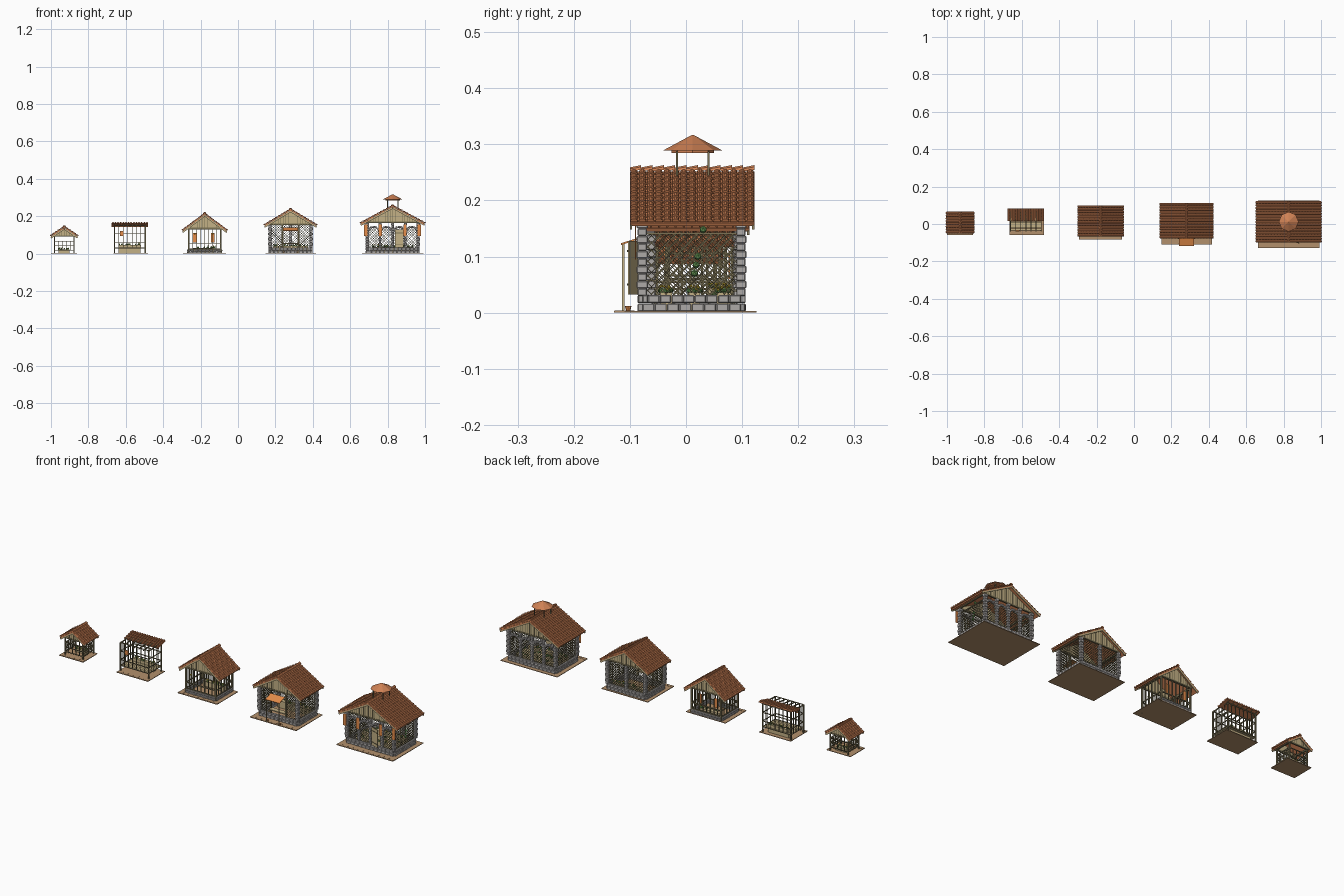
import bpy, bmesh, math, random
from mathutils import Vector as V, Matrix as M

if "Cube" in bpy.data.objects:
    bpy.data.objects.remove(bpy.data.objects["Cube"])
random.seed(4)
COL = dict(wood=(.2, .17, .09), plank=(.55, .44, .24), tile=(.62, .22, .09), stone=(.42, .4, .39),
           slab=(.45, .28, .15), leaf=(.12, .28, .08), flower=(.85, .6, .05), cloth=(.8, .27, .07))
parts = {}


def P(name, mat):
    return parts.setdefault((name, mat), bmesh.new())


def box(bm, x0, x1, y0, y1, z0, z1):
    m = M.Translation(((x0+x1)/2, (y0+y1)/2, (z0+z1)/2)) @ M.Diagonal((x1-x0, y1-y0, z1-z0, 1))
    bmesh.ops.create_cube(bm, size=1, matrix=m)


def beam(bm, p, q, w, h=None):
    p, q = V(p), V(q)
    d = q - p
    m = M.Translation((p+q)/2) @ d.to_track_quat('Z', 'Y').to_matrix().to_4x4()
    bmesh.ops.create_cube(bm, size=1, matrix=m @ M.Diagonal((w, h or w, d.length, 1)))


def ball(bm, c, r):
    bmesh.ops.create_icosphere(bm, subdivisions=1, radius=r, matrix=M.Translation(c))


# one barrel tile: a tapered half tube running along d, spread along b, raised along n
def tile(bm, o, d, b, n, L, r):
    rings = []
    for a, rr, lift in ((0, r*.85, 0), (L, r*1.05, .0025)):
        rings.append([bm.verts.new(o + d*a + b*rr*math.cos(math.pi*k/5) + n*(lift + rr*math.sin(math.pi*k/5)))
                      for k in range(6)])
    for k in range(5):
        bm.faces.new((rings[0][k], rings[0][k+1], rings[1][k+1], rings[1][k]))
    bm.faces.new(rings[0])
    bm.faces.new(rings[1])


def tile_field(bm, o, d, b, n, length, width):
    cols, rows = round(width/.0145), max(2, round(length/.018))
    pw, pl = width/cols, length/rows
    for i in range(cols):
        for j in range(rows):
            tile(bm, o + b*(i+.5)*pw + d*j*pl, d, b, n, pl*1.1, pw*.46)


# crossed diagonal slats filling a w x h panel
def lattice(bm, o, u, w, h, p=.013):
    o, u, z = V(o), V(u), V((0, 0, 1))
    n = u.cross(z)*.0012
    c = -h + p/2
    while c < w:
        t0, t1 = max(0, -c), min(h, w-c)
        if t1 - t0 > .003:
            beam(bm, o+u*(c+t0)+z*t0+n, o+u*(c+t1)+z*t1+n, .0022, .0016)
            beam(bm, o+u*(w-c-t0)+z*t0-n, o+u*(w-c-t1)+z*t1-n, .0022, .0016)
        c += p


# stacked blocks forming a pillar
def pillar(bm, x, y, z0, z1, w=.018):
    k = round((z1-z0)/.0135)
    h = (z1-z0)/k
    for i in range(k):
        a = w/2 * (1.1 if i % 2 else .92)
        box(bm, x-a, x+a, y-a, y+a, z0+i*h, z0+i*h+h*.96)


# two staggered stone courses around the footprint
def stone_base(bm, x0, x1, y0, y1, h):
    for c in range(2):
        za, zb = c*h/2 + .002, (c+1)*h/2 + .0012
        for horiz, lo, hi in ((1, x0, x1), (0, y0, y1)):
            n = round((hi-lo)/.022)
            s = (hi-lo)/(n + .5*c)
            edges = [lo] + [lo + s*(i + (.5 if c else 1)) for i in range(n if c else n-1)] + [hi]
            for a, b in zip(edges, edges[1:]):
                for f in ((y0, y1) if horiz else (x0, x1)):
                    j = .007 + random.random()*.0015
                    if horiz:
                        box(bm, a+.0004, b-.0004, f-j, f+j, za, zb)
                    else:
                        box(bm, f-j, f+j, a+.0004, b-.0004, za, zb)


def gable_roof(nm, cx, hx, y0, y1, eave, apex, wx, wy0, wy1):
    top = apex - .010
    rise = top - eave
    bm, bd = P(nm+'_roof_tiles', 'tile'), P(nm+'_roof_boards', 'plank')
    for s in (-1, 1):
        d, n = V((s*hx, 0, -rise)).normalized(), V((s*rise, 0, hx)).normalized()
        tile_field(bm, V((cx, y0, top)), d, V((0, 1, 0)), n, math.hypot(hx, rise), y1-y0)
        beam(bm, (cx, (y0+y1)/2, top-.003), (cx+s*hx, (y0+y1)/2, eave-.003), y1-y0, .006)
        for y in (y0+.002, y1-.002):     # barge boards
            beam(bd, (cx, y, top-.008), (cx+s*hx, y, eave-.008), .004, .008)
    k = max(4, round((y1-y0)/.02))       # ridge caps
    L = (y1-y0)/k
    for i in range(k):
        tile(bm, V((cx, y0+i*L, top)), V((0, 1, 0)), V((1, 0, 0)), V((0, 0, 1)), L, .0085)
    # gable walls with battens
    slope = rise/hx
    zw = top - slope*wx - .006
    g = P(nm+'_gables', 'plank')
    w = P(nm+'_battens', 'wood')
    for y, s in ((wy0, -1), (wy1, 1)):
        t = [[g.verts.new(p) for p in ((cx-wx, yy, zw), (cx+wx, yy, zw), (cx, yy, top-.006))] for yy in (y-.002, y+.002)]
        g.faces.new(t[0])
        g.faces.new(t[1])
        for i in range(3):
            g.faces.new((t[0][i], t[0][i-1], t[1][i-1], t[1][i]))
        m = int(wx/.013)
        for i in range(-m, m+1):
            zz = top - .007 - slope*abs(i*.013)
            if zz - zw > .004:
                box(w, cx+i*.013-.0009, cx+i*.013+.0009, y+s*.001, y+s*.0033, zw, zz)
        box(w, cx-wx-.004, cx+wx+.004, y-.004, y+.004, zw-.007, zw)
    for s in (-1, 1):
        box(w, cx+s*wx-.004, cx+s*wx+.004, wy0, wy1, zw-.007, zw)
    return zw - .007


# ground slab with paving strips along the front
def slab(nm, x0, x1, y0, y1):
    bm = P(nm+'_ground_slab', 'slab')
    box(bm, x0, x1, y0, y1, 0, .003)
    k = round((x1-x0)/.03)
    for i in range(k):
        a = x0 + (x1-x0)*i/k
        box(bm, a+.001, a+(x1-x0)/k-.001, y0+.001, y0+.018, .003, .0042)


# open timber wall: posts, rails and thin slats
def timber(nm, x0, x1, y0, y1, z0, z1, rails, nx, ny, w=.006, gap=None):
    bm = P(nm+'_timber_frame', 'wood')
    for x in (x0, x1):
        for y in (y0, y1):
            beam(bm, (x, y, 0), (x, y, z1), w)
    for z in rails:
        for y in (y0, y1):
            beam(bm, (x0, y, z), (x1, y, z), w*.6)
        for x in (x0, x1):
            beam(bm, (x, y0, z), (x, y1, z), w*.6)
    for i in range(1, nx):
        x = x0 + (x1-x0)*i/nx
        for y in (y0, y1):
            beam(bm, (x, y, z0), (x, y, rails[-1]), w*.5)
    for i in range(1, ny):
        y = y0 + (y1-y0)*i/ny
        for x in (x0, x1):
            beam(bm, (x, y, z0), (x, y, rails[-1]), w*.5)


def plants(nm, x0, x1, y0, y1, z, k):
    box(P(nm+'_planter', 'plank'), x0, x1, y0, y1, .004, z)
    for i in range(k):
        x, y = random.uniform(x0, x1), random.uniform(y0, y1)
        ball(P(nm+'_leaves', 'leaf'), (x, y, z+.003), random.uniform(.003, .006))
        ball(P(nm+'_flowers', 'flower'), (x+.003, y-.002, z+random.uniform(.004, .012)), .0025)


# stage 1: small shelter
slab('shelter', -1, -.86, -.06, .06)
zt = gable_roof('shelter', -.929, .071, -.05, .066, .092, .15, .054, -.038, .054)
timber('shelter', -.981, -.877, -.036, .052, .015, zt, (.018, .042, .066), 5, 4)
plants('shelter', -.96, -.90, .015, .04, .022, 8)
for s in (-1, 1):
    lattice(P('shelter_lattice', 'wood'), (-.929+s*.052, -.036, .018), (0, 1, 0), .088, .045)

# stage 2: raised frame with a lean-to roof
slab('frame', -.666, -.482, -.06, .08)
timber('frame', -.66, -.496, -.034, .07, .03, .15, (.03, .06, .105, .15), 7, 5)
fb = P('frame_deck', 'plank')
for i in range(9):
    box(fb, -.658, -.498, -.033+i*.0114, -.023+i*.0114, .026, .03)
d, n = V((0, -.063, -.016)).normalized(), V((0, -.016, .063)).normalized()
ft = P('frame_roof_tiles', 'tile')
tile_field(ft, V((-.676, .083, .163)), d, V((1, 0, 0)), n, .066, .196)
beam(ft, (-.578, .083, .161), (-.578, .02, .145), .196, .004)
for i in range(7):
    x = -.66 + i*.164/6
    beam(P('frame_rafters', 'wood'), (x, .08, .158), (x, -.04, .146), .004, .005)
plants('frame', -.64, -.52, .04, .06, .045, 12)
box(P('frame_sign', 'cloth'), -.632, -.612, -.039, -.036, .095, .12)

# stage 3: timber house on a low stone footing
slab('timber_house', -.294, -.064, -.083, .092)
stone_base(P('timber_house_footing', 'stone'), -.264, -.092, -.053, .083, .02)
zt = gable_roof('timber_house', -.178, .118, -.067, .1, .122, .22, .088, -.055, .085)
timber('timber_house', -.264, -.092, -.053, .083, .02, zt, (.024, .055, zt), 8, 6, .008)
plants('timber_house', -.24, -.12, .05, .07, .03, 14)
for x in (-.232, -.135):
    ball(P('timber_house_lanterns', 'flower'), (x, -.06, .105), .005)
    beam(P('timber_house_lantern_hooks', 'wood'), (x, -.06, .105), (x, -.058, zt), .0015)
    box(P('timber_house_banners', 'cloth'), x-.01, x+.01, .076, .078, .06, .11)

# stage 4: stone-cornered house with lattice and a front awning
cx, y0, y1 = .281, -.063, .093
slab('lattice_house', .146, .416, -.11, .11)
st = P('lattice_house_stones', 'stone')
stone_base(st, cx-.11, cx+.11, y0, y1, .03)
zt = gable_roof('lattice_house', cx, .139, -.077, .113, .15, .243, .113, -.064, .094)
la = P('lattice_house_lattice', 'wood')
for x in (cx-.11, cx+.11):
    for y in (y0, y1):
        pillar(st, x, y, .03, zt)
    lattice(la, (x, y0, .03), (0, 1, 0), y1-y0, zt-.03)
pillar(st, cx, y1, .03, zt, .016)
lattice(la, (cx-.11, y1, .03), (1, 0, 0), .22, zt-.03)
for a in (cx-.11, cx+.045):
    lattice(la, (a, y0, .03), (1, 0, 0), .065, zt-.03)
for s in (-1, 1):
    beam(la, (cx+s*.045, y0, .03), (cx+s*.045, y0, zt), .008)
    beam(P('lattice_house_awning_posts', 'plank'), (cx+s*.036, -.112, .004), (cx+s*.036, -.112, .122), .004)
    bmesh.ops.create_cone(P('lattice_house_pots', 'cloth'), cap_ends=True, segments=8, radius1=.004, radius2=.006,
                          depth=.008, matrix=M.Translation((cx+s*.036, -.103, .008)))
beam(P('lattice_house_awning', 'cloth'), (cx, -.07, .137), (cx, -.116, .122), .082, .003)
box(P('lattice_house_counter', 'plank'), cx-.045, cx+.045, -.08, -.055, .052, .057)
plants('lattice_house', cx-.09, cx+.09, .055, .08, .04, 22)

# stage 5: large stone house with arcades and a roof vent
cx, y0, y1 = .827, -.078, .098
slab('stone_house', .662, .992, -.128, .126)
st = P('stone_house_stones', 'stone')
stone_base(st, cx-.136, cx+.136, y0, y1, .03)
zt = gable_roof('stone_house', cx, .171, -.1, .122, .16, .262, .14, y0, y1)
la = P('stone_house_lattice', 'wood')
for y in (y0, y1):
    for i in range(5):
        pillar(st, cx-.136+i*.068, y, .03, zt, .018 if i in (0, 4) else .014)
    for i in range(4):
        c = cx - .102 + i*.068
        for k in range(7):      # arch stones
            a = math.pi*(k+.5)/7
            u = V((math.cos(a), 0, math.sin(a)))
            beam(st, V((c, y, .112)) + u*.025, V((c, y, .112)) + u*.036, .0135, .012)
        if not (y == y0 and i == 2):
            lattice(la, (c-.027, y, .03), (1, 0, 0), .054, .108)
for x in (cx-.136, cx+.136):
    lattice(la, (x, y0, .032), (0, 1, 0), y1-y0, .108)
    box(la, x-.003, x+.003, y0, y1, .139, .143)
dr = P('stone_house_door', 'plank')
beam(dr, (cx+.012, -.087, .08), (cx+.057, -.102, .08), .003, .095)
for z in (.05, .11):
    beam(P('stone_house_door_straps', 'wood'), (cx+.012, -.089, z), (cx+.057, -.104, z), .002, .004)
for x in (-.143, -.066, .066, .143):
    box(P('stone_house_banners', 'cloth'), cx+x-.009, cx+x+.009, y0-.013, y0-.011, .095, .155)
for i in range(3):
    plants('stone_house', cx-.11, cx+.11, -.045+i*.05, -.025+i*.05, .036, 16)
for z in (.07, .085, .1, .148):   # climbing plant on the right side
    ball(P('stone_house_leaves', 'leaf'), (cx+.138, .015+(z-.07)*.2, z), .007)
bmesh.ops.create_cone(P('vent_roof', 'tile'), cap_ends=True, segments=8, radius1=.053, radius2=.001, depth=.028,
                      matrix=M.Translation((cx, .012, .303)))
bmesh.ops.create_cone(P('vent_roof', 'tile'), cap_ends=True, segments=8, radius1=.038, radius2=.038, depth=.005,
                      matrix=M.Translation((cx, .012, .287)))
for sx in (-1, 1):
    for sy in (-1, 1):
        beam(P('vent_posts', 'wood'), (cx+sx*.028, .012+sy*.028, .225), (cx+sx*.028, .012+sy*.028, .287), .004)

# turn every collected part into a coloured object
mats = {}
for k, c in COL.items():
    mats[k] = bpy.data.materials.new(k)
    mats[k].diffuse_color = (*c, 1)
for (name, mat), bm in parts.items():
    bmesh.ops.recalc_face_normals(bm, faces=bm.faces)
    me = bpy.data.meshes.new(name)
    bm.to_mesh(me)
    bm.free()
    me.materials.append(mats[mat])
    ob = bpy.data.objects.new(name, me)
    bpy.context.collection.objects.link(ob)
    if mat == 'stone':
        bv = ob.modifiers.new('rounded_edges', 'BEVEL')
        bv.width, bv.segments = .0016, 1

for m in bpy.data.materials:
    if m.users and not m.is_grease_pencil:
        m.use_nodes = True
        m.node_tree.nodes["Principled BSDF"].inputs["Base Color"].default_value = m.diffuse_color
